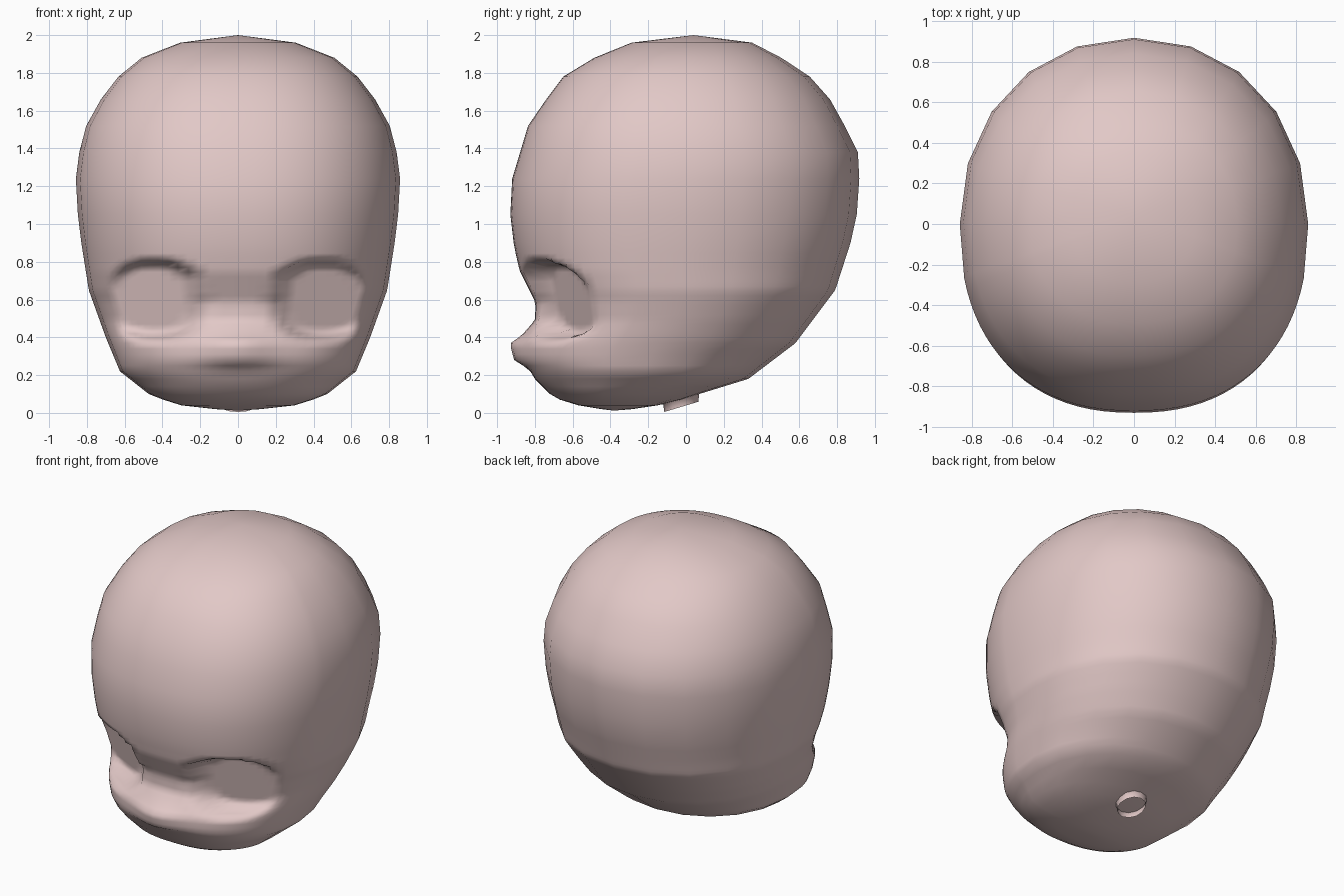
import bpy, bmesh, math

if "Cube" in bpy.data.objects:
    bpy.data.objects.remove(bpy.data.objects["Cube"])

skin = bpy.data.materials.new("skin")
skin.diffuse_color = (0.76, 0.58, 0.57, 1)
skin.use_nodes = True
skin.node_tree.nodes["Principled BSDF"].inputs["Base Color"].default_value = skin.diffuse_color

# Outline curves read against height: (z, value)
FRONT = [(0.012, -0.4), (0.04, -0.57), (0.08, -0.70), (0.18, -0.80), (0.28, -0.86), (0.36, -0.865),
         (0.42, -0.83), (0.49, -0.79), (0.59, -0.80), (0.75, -0.88), (0.88, -0.91), (1.05, -0.93),
         (1.24, -0.92), (1.54, -0.83), (1.78, -0.65), (1.95, -0.37), (2.0, 0.04)]
BACK = [(0.012, -0.35), (0.03, -0.2), (0.06, -0.05), (0.1, 0.07), (0.18, 0.33), (0.37, 0.58), (0.65, 0.79),
        (0.99, 0.90), (1.35, 0.925), (1.64, 0.78), (1.82, 0.62), (1.96, 0.35), (2.0, 0.04)]
WIDTH = [(0.012, 0.05), (0.04, 0.3), (0.09, 0.46), (0.22, 0.625), (0.4, 0.70), (0.65, 0.79), (1.0, 0.845),
         (1.27, 0.86), (1.49, 0.82), (1.67, 0.72), (1.75, 0.67), (1.88, 0.51), (1.97, 0.28), (2.0, 0.0)]
NOSE = [(0.23, 0.0), (0.28, 0.05), (0.37, 0.068), (0.41, 0.035), (0.49, 0.01), (0.56, 0.0)]


def curve(pts, z):
    if z <= pts[0][0]:
        return pts[0][1]
    for (z0, v0), (z1, v1) in zip(pts, pts[1:]):
        if z <= z1:
            return v0 + (v1 - v0) * (z - z0) / (z1 - z0)
    return pts[-1][1]


def smooth(t):
    t = min(max(t, 0), 1)
    return t * t * (3 - 2 * t)


def head_point(z, deg):
    f, b, w = curve(FRONT, z), curve(BACK, z), curve(WIDTH, z)
    s, c = math.sin(math.radians(deg)), math.cos(math.radians(deg))
    e = 2 / 2.3 if c > 0 else 2 / 2.1
    x = math.copysign(abs(s) ** e, s) * w
    y = (f + b) / 2 - math.copysign(abs(c) ** e, c) * (b - f) / 2
    if c > 0:
        # nose and muzzle
        y -= curve(NOSE, z) * math.exp(-(x / 0.17) ** 2)
        # eye sockets: flat tilted floors under a sharp brow
        ax = abs(x)
        u, v = abs(ax - 0.44) / 0.225, (z - 0.605) / 0.19
        r = (u ** 2.5 + abs(v) ** 2.5) ** 0.4
        floor = -0.72 + 0.5 * (ax - 0.22) - 0.25 * (z - 0.62)
        outer = 1.1 if v > 0 else 1.22
        k = smooth((outer - r) / (outer - 0.92))
        y += k * max(0, floor - y)
    return x, y, z


def make_object(name, bm):
    bmesh.ops.recalc_face_normals(bm, faces=bm.faces[:])
    me = bpy.data.meshes.new(name)
    bm.to_mesh(me)
    bm.free()
    me.materials.append(skin)
    me.polygons.foreach_set("use_smooth", [True] * len(me.polygons))
    ob = bpy.data.objects.new(name, me)
    bpy.context.collection.objects.link(ob)
    return ob


def bridge(bm, lower, upper):
    n = len(lower)
    for i in range(n):
        bm.faces.new((lower[i], lower[(i + 1) % n], upper[(i + 1) % n], upper[i]))


# Head: stacked rings, coarse over the skull and finer over the face
half = list(range(0, 80, 4)) + [90, 108, 126, 144, 162]
angles = half + [180] + [360 - a for a in reversed(half[1:])]
heights = [0.02, 0.04, 0.07, 0.1, 0.14, 0.18, 0.22, 0.25, 0.28, 0.31, 0.34]
heights += [0.37 + 0.025 * i for i in range(20)]
heights += [0.9, 1.05, 1.24, 1.38, 1.52, 1.66, 1.78, 1.88, 1.96]
bm = bmesh.new()
rings = [[bm.verts.new(head_point(z, a)) for a in angles] for z in heights]
for lo, up in zip(rings, rings[1:]):
    bridge(bm, lo, up)
for ring, tip in ((rings[0], (0, -0.38, 0.012)), (rings[-1], (0, 0.04, 2.0))):
    pole = bm.verts.new(tip)
    for i in range(len(ring)):
        bm.faces.new((ring[i], ring[(i + 1) % len(ring)], pole))
make_object("head", bm)

# Neck: short flared open collar, tilted like the underside
bm = bmesh.new()
collar = []
for radius, lift in ((0.09, 0.0), (0.095, 0.04), (0.16, 0.085)):
    collar.append([bm.verts.new((radius * math.cos(t), -0.025 + radius * math.sin(t),
                                 0.032 + lift + 0.3 * radius * math.sin(t)))
                   for t in (math.tau * i / 12 for i in range(12))])
for lo, up in zip(collar, collar[1:]):
    bridge(bm, lo, up)
make_object("neck", bm)
